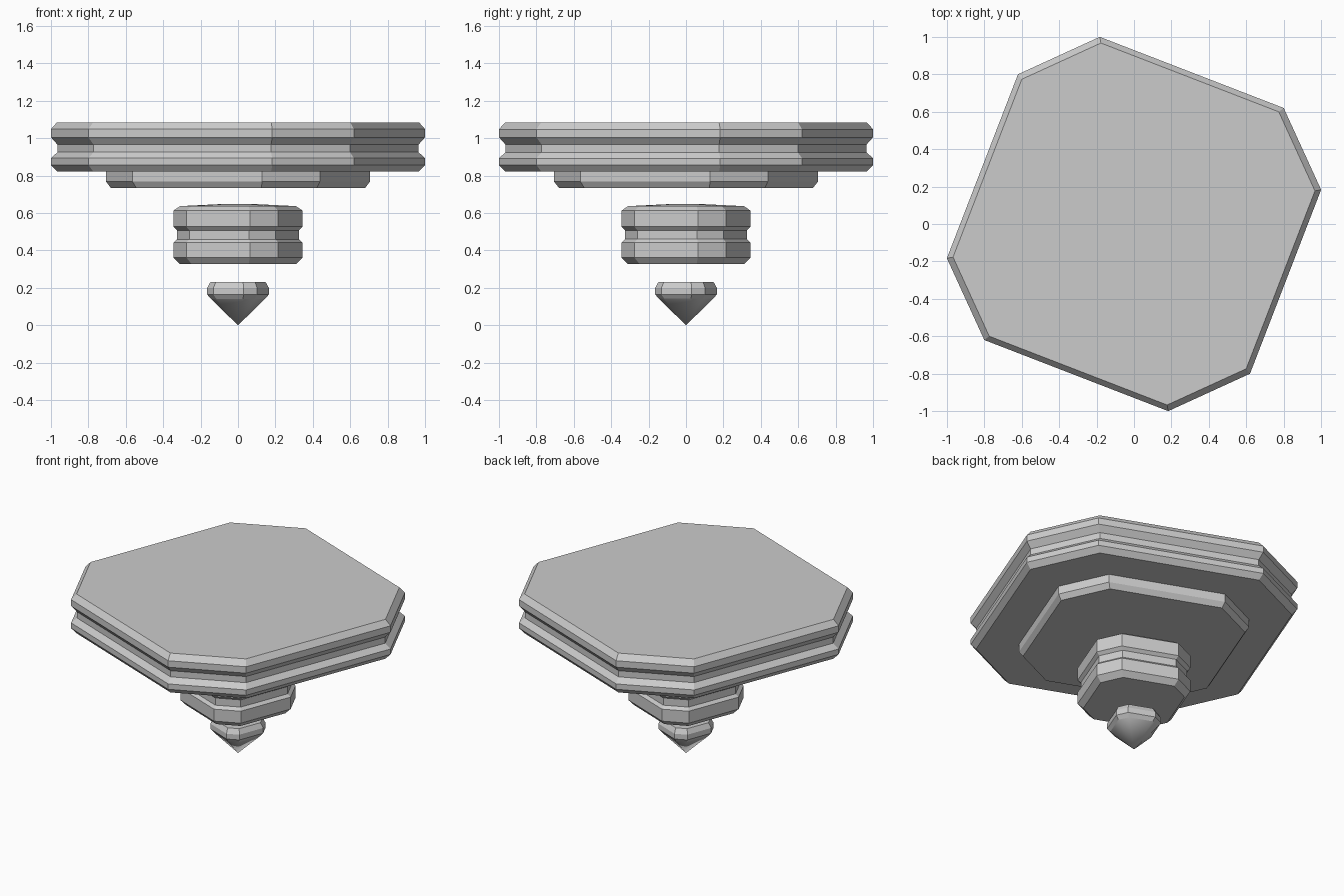
import bpy, bmesh

if "Cube" in bpy.data.objects:
    bpy.data.objects.remove(bpy.data.objects["Cube"])

# Cross-section: a square with cut corners, turned off-axis (four-fold symmetric)
OUTLINE = []
for x, y in [(1.0, 0.183), (0.80, 0.62)]:
    for _ in range(4):
        OUTLINE.append((x, y))
        x, y = -y, x
OUTLINE = [OUTLINE[i // 2 + 4 * (i % 2)] for i in range(8)]


def stack(name, profile, tip=None):
    """Loft the outline through (scale, z) levels; optional pointed bottom."""
    bm = bmesh.new()
    rings = [[bm.verts.new((x * s, y * s, z)) for x, y in OUTLINE] for s, z in profile]
    for a, b in zip(rings, rings[1:]):
        for i in range(8):
            j = (i + 1) % 8
            bm.faces.new((a[i], a[j], b[j], b[i]))
    bm.faces.new(rings[-1])
    if tip is None:
        bm.faces.new(rings[0][::-1])
    else:
        apex = bm.verts.new((0, 0, tip))
        for i in range(8):
            f = bm.faces.new((apex, rings[0][(i + 1) % 8], rings[0][i]))
            f.smooth = True
    bmesh.ops.recalc_face_normals(bm, faces=bm.faces)
    mesh = bpy.data.meshes.new(name)
    bm.to_mesh(mesh)
    bm.free()
    ob = bpy.data.objects.new(name, mesh)
    bpy.context.collection.objects.link(ob)
    return ob


# Wide grooved top plate
stack("top_plate", [(0.967, 0.822), (1, 0.857), (1, 0.893), (0.965, 0.925),
                    (0.965, 0.966), (1, 1.005), (1, 1.048), (0.967, 1.085)])

# Smaller plate beneath it
stack("lower_plate", [(0.68, 0.735), (0.705, 0.768), (0.705, 0.823)])

# Floating grooved collar with a slightly domed top
stack("middle_collar", [(0.31, 0.327), (0.345, 0.362), (0.345, 0.442), (0.325, 0.46),
                        (0.325, 0.508), (0.345, 0.527), (0.345, 0.613),
                        (0.31, 0.637), (0.07, 0.649)])

# Floating pointed tip
stack("bottom_tip", [(0.145, 0.142), (0.165, 0.165), (0.165, 0.20), (0.147, 0.232)], tip=0.0)
